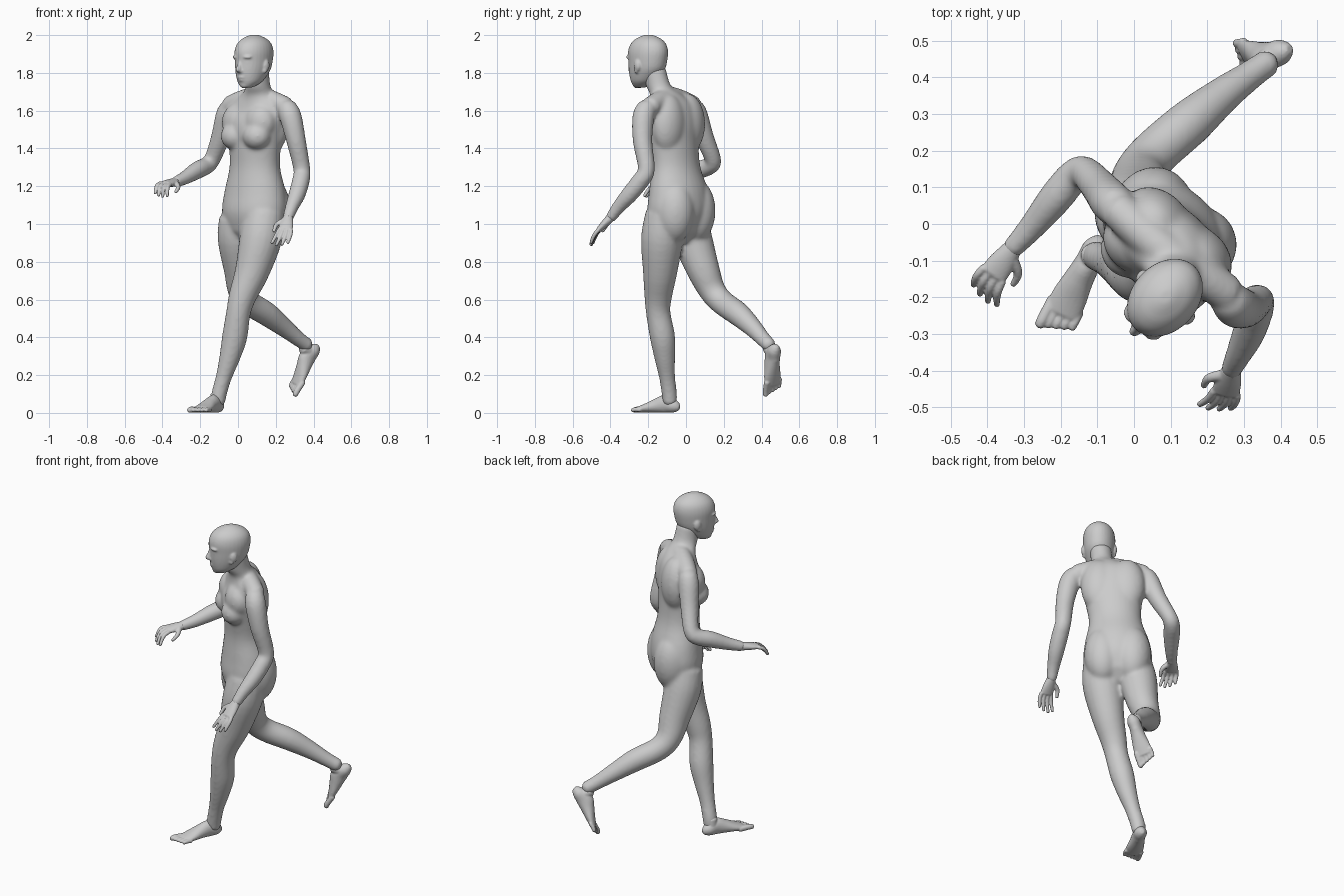
import bpy, bmesh, math
from mathutils import Vector, Matrix

if "Cube" in bpy.data.objects:
    bpy.data.objects.remove(bpy.data.objects["Cube"])

UP = Vector((0, 0, 1))
FWD = Vector((-.67, -.74, 0)).normalized()   # facing direction
LEFT = UP.cross(FWD)                         # the figure's left

grey = bpy.data.materials.new("plain grey")
grey.use_nodes = True
COLOUR = (.6, .6, .6, 1)
grey.diffuse_color = COLOUR
grey.node_tree.nodes["Principled BSDF"].inputs["Base Color"].default_value = COLOUR


def spline(a, b, c, d, t):
    return b + (c - a) * (t / 2) + (a * 2 - b * 5 + c * 4 - d) * (t * t / 2) \
        + (b * 3 - a - c * 3 + d) * (t ** 3 / 2)


def loft(bm, rows, side=LEFT, axis=None, n=20, steps=4, cap=.55):
    """Closed tube through rows of (x, y, z, side radius[, depth radius])."""
    rows = [Vector((*r, r[-1])[:5]) for r in rows]
    pad = [rows[0]] + rows + [rows[-1]]
    path = [spline(*pad[i:i + 4], k / steps) for i in range(len(rows) - 1) for k in range(steps)]
    path.append(rows[-1])
    # rounded ends
    for end, nxt in ((0, 1), (-1, -2)):
        p, q = path[end], path[nxt]
        tip = p.xyz + (p.xyz - q.xyz).normalized() * min(p[3], p[4]) * cap
        last = Vector((*tip, p[3] * .5, p[4] * .5))
        path.insert(0, last) if end == 0 else path.append(last)
    rings = []
    for i, p in enumerate(path):
        t = axis or (path[min(i + 1, len(path) - 1)].xyz - path[max(i - 1, 0)].xyz).normalized()
        s = (side - t * side.dot(t)).normalized()
        d = t.cross(s)
        rings.append([bm.verts.new(p.xyz + s * math.cos(a) * p[3] + d * math.sin(a) * p[4])
                      for a in (math.tau * k / n for k in range(n))])
    for r, q in zip(rings, rings[1:]):
        for k in range(n):
            bm.faces.new((r[k], r[(k + 1) % n], q[(k + 1) % n], q[k]))
    bm.faces.new(rings[0][::-1])
    bm.faces.new(rings[-1])


def blob(bm, centre, size):
    """Ellipsoid sized along forward, left and up."""
    m = Matrix((FWD, LEFT, UP)).transposed().to_4x4()
    bmesh.ops.create_uvsphere(bm, u_segments=24, v_segments=16, radius=1,
                              matrix=Matrix.Translation(centre) @ m @ Matrix.Diagonal((*size, 1)))


def finish(name, bm, voxel, smooth):
    """Fuse the overlapping volumes into one smooth skin."""
    bmesh.ops.recalc_face_normals(bm, faces=bm.faces)
    mesh = bpy.data.meshes.new(name)
    bm.to_mesh(mesh)
    bm.free()
    mesh.materials.append(grey)
    ob = bpy.data.objects.new(name, mesh)
    bpy.context.collection.objects.link(ob)
    rm = ob.modifiers.new("fuse", 'REMESH')
    rm.mode = 'VOXEL'
    rm.voxel_size = voxel
    rm.use_smooth_shade = True
    sm = ob.modifiers.new("soften", 'SMOOTH')
    sm.factor = .5
    sm.iterations = smooth


# Body: torso, shoulders, arms and legs
bm = bmesh.new()
loft(bm, [(.08, -.04, .96, .15, .11), (.086, -.038, 1.06, .19, .143), (.09, -.038, 1.17, .18, .137),
          (.089, -.054, 1.3, .148, .115), (.09, -.067, 1.42, .155, .116), (.09, -.07, 1.53, .178, .119),
          (.095, -.07, 1.62, .175, .1), (.105, -.1, 1.68, .1, .08), (.106, -.145, 1.73, .064, .069),
          (.1, -.17, 1.82, .062, .066)], axis=UP, n=32)
loft(bm, [(-.045, .04, 1.625, .052), (.02, -.02, 1.655, .053), (.105, -.09, 1.675, .053),
          (.19, -.145, 1.65, .053), (.255, -.19, 1.62, .052)], side=FWD)
chest = Vector((.09, -.072, 0))
hips = Vector((.086, -.036, 0))
blob(bm, chest + FWD * .055 + UP * 1.5, (.07, .1, .12))
for s in (-1, 1):
    blob(bm, chest + FWD * .072 + LEFT * .078 * s + UP * 1.465, (.073, .078, .072))
    blob(bm, chest + FWD * .045 + LEFT * .078 * s + UP * 1.54, (.078, .095, .1))
    blob(bm, chest - FWD * .04 + LEFT * .075 * s + UP * 1.53, (.083, .105, .16))
    blob(bm, hips - FWD * .04 + LEFT * .082 * s + UP * 1.07, (.11, .105, .17))
# right arm
loft(bm, [(-.045, .045, 1.62, .052), (-.062, .06, 1.57, .058), (-.092, .097, 1.46, .051),
          (-.135, .142, 1.345, .044), (-.165, .13, 1.31, .046), (-.215, .07, 1.285, .047),
          (-.28, -.01, 1.245, .037), (-.335, -.07, 1.22, .029)])
# left arm
loft(bm, [(.255, -.2, 1.62, .052), (.278, -.225, 1.57, .059), (.308, -.23, 1.44, .052),
          (.338, -.209, 1.29, .045), (.333, -.24, 1.23, .047), (.312, -.3, 1.155, .045),
          (.285, -.357, 1.09, .036), (.264, -.4, 1.03, .029)])
# left leg, standing
loft(bm, [(.138, -.105, 1.05, .11), (.12, -.126, .92, .113), (.075, -.137, .75, .092),
          (.025, -.147, .62, .074), (.002, -.147, .53, .065), (-.018, -.124, .4, .067),
          (-.045, -.112, .29, .055), (-.075, -.1, .19, .043), (-.1, -.088, .1, .041),
          (-.105, -.085, .055, .038)])
# right leg, trailing
loft(bm, [(.0, .01, 1.03, .1), (-.003, .035, .92, .105), (.012, .09, .76, .088),
          (.017, .138, .65, .072), (.055, .192, .585, .066), (.15, .275, .525, .064),
          (.24, .35, .455, .051), (.315, .405, .395, .041), (.368, .442, .357, .038)])
finish("body", bm, .009, 13)


# Head with face and ears
bm = bmesh.new()
skull = Vector((.082, -.204, 0))


def face(f, l, z):
    return skull + FWD * f + LEFT * l + UP * z


loft(bm, [(*face(f, 0, z), w, d) for f, z, w, d in
          ((.048, 1.727, .035, .04), (.03, 1.752, .06, .068), (.016, 1.785, .074, .09),
           (.004, 1.82, .083, .106), (-.002, 1.86, .088, .113), (-.004, 1.91, .09, .118),
           (-.006, 1.95, .081, .106), (-.007, 1.978, .06, .078), (-.007, 1.995, .032, .042))],
     axis=UP, n=32, cap=.2)
loft(bm, [(*face(.1, 0, 1.868), .01), (*face(.112, 0, 1.84), .011),
          (*face(.122, 0, 1.813), .015)], n=12)
blob(bm, face(.104, 0, 1.809), (.018, .022, .011))
blob(bm, face(.096, 0, 1.777), (.014, .028, .008))
blob(bm, face(.093, 0, 1.762), (.013, .024, .008))
blob(bm, face(.072, 0, 1.738), (.022, .028, .02))
for s in (-1, 1):
    blob(bm, face(.088, .032 * s, 1.883), (.024, .032, .011))
    blob(bm, face(.088, .034 * s, 1.856), (.012, .016, .009))
    blob(bm, face(-.006, .086 * s, 1.84), (.021, .014, .031))
    blob(bm, face(.004, .082 * s, 1.812), (.013, .013, .015))
finish("head", bm, .0055, 5)


def hand(name, wrist, knuckle, thumb_side, curl):
    """Palm, four bent fingers and a thumb; curl sets the bend to the palm side."""
    bm = bmesh.new()
    wrist, knuckle, curl = Vector(wrist), Vector(knuckle), Vector(curl)
    out = (knuckle - wrist).normalized()
    across = Vector(thumb_side)
    across = (across - out * across.dot(out)).normalized()
    mid = wrist.lerp(knuckle, .55)
    loft(bm, [(*wrist, .026, .024), (*mid, .036, .02), (*knuckle, .039, .015)], side=across)
    for i, length in enumerate((.027, .032, .034, .031)):
        p = knuckle + across * (i - 1.5) * .021
        pts = [p]
        for bend in (.2, .8, 1.5):
            pts.append(pts[-1] + (out + curl * bend + across * (i - 1.5) * .12).normalized() * length)
        loft(bm, [(*q, r) for q, r in zip(pts, (.0115, .011, .01, .0085))], side=across, n=10)
    p = wrist.lerp(knuckle, .3) + across * .02
    q = p + (across + out * .7 + curl * .4).normalized() * .045
    loft(bm, [(*p, .016), (*q, .0125), (*(q + (out + curl * .5).normalized() * .042), .009)],
         side=across.cross(out), n=10)
    finish(name, bm, .004, 3)


hand("left_hand", (.266, -.397, 1.036), (.25, -.46, .97), (-.95, .1, 0), (-.5, 0, -.8))
hand("right_hand", (-.33, -.065, 1.222), (-.385, -.138, 1.212), (.8, -.55, -.1), (.3, -.4, -1.5))


def foot(name, heel, fwd, up, big_toe):
    """Foot lofted from heel to ball, with five toes; big_toe is the side sign."""
    bm = bmesh.new()
    heel, fwd, up = Vector(heel), Vector(fwd).normalized(), Vector(up).normalized()
    side = up.cross(fwd) * big_toe

    def at(t, s, h):
        return heel + fwd * t + side * s + up * h

    loft(bm, [(*at(t, s, h), w, d) for t, s, h, w, d in
              ((.012, 0, .03, .024, .026), (.035, 0, .037, .035, .037), (.08, 0, .048, .036, .048),
               (.13, .002, .039, .041, .039), (.185, .002, .027, .049, .027),
               (.235, 0, .018, .05, .017))], side=side)
    loft(bm, [(*at(.055, 0, .1), .03), (*at(.055, 0, .04), .034)], side=side)
    for i in range(5):
        s = .04 - .0205 * i
        w = .016 if i == 0 else .012
        reach = .29 - .008 * i
        loft(bm, [(*at(.21, s, .016), w), (*at(reach - .02, s, .018), w),
                  (*at(reach, s, .014), w * .9)], side=side, n=10)
    finish(name, bm, .0045, 3)


foot("left_foot", (-.09, -.036, 0), (-.455, -.89, 0), UP, -1)
foot("right_foot", (.443, .492, .342), (-.52, -.1, -.85), (-.69, -.54, .485), 1)
